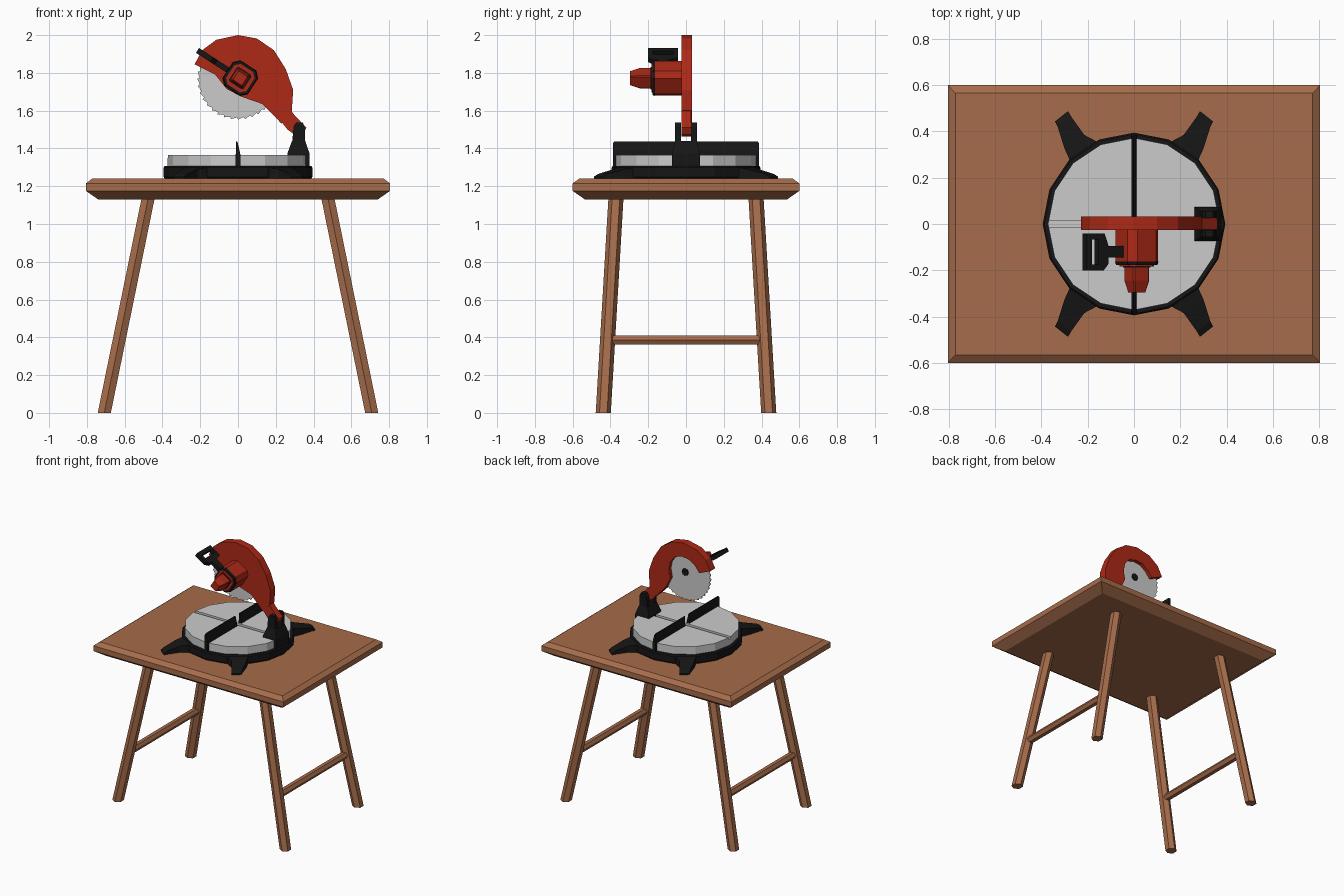
import bpy, bmesh
from math import sin, cos, pi, radians

if "Cube" in bpy.data.objects:
    bpy.data.objects.remove(bpy.data.objects["Cube"])


def material(name, rgb):
    m = bpy.data.materials.new(name)
    m.diffuse_color = (*rgb, 1)
    m.use_nodes = True
    m.node_tree.nodes["Principled BSDF"].inputs["Base Color"].default_value = m.diffuse_color
    return m


WOOD = material("wood", (0.38, 0.15, 0.07))
RED = material("red_paint", (0.42, 0.022, 0.008))
BLACK = material("black_plastic", (0.008, 0.008, 0.008))


def loft(name, solids, mat=None):
    """Each solid is a list of rings (equal point counts), skinned and capped."""
    bm = bmesh.new()
    for rings in solids:
        vs = [[bm.verts.new(p) for p in r] for r in rings]
        n = len(vs[0])
        for a, b in zip(vs, vs[1:]):
            for i in range(n):
                j = (i + 1) % n
                bm.faces.new((a[i], a[j], b[j], b[i]))
        bm.faces.new(vs[0])
        bm.faces.new(vs[-1])
    bmesh.ops.recalc_face_normals(bm, faces=bm.faces)
    me = bpy.data.meshes.new(name)
    bm.to_mesh(me)
    bm.free()
    ob = bpy.data.objects.new(name, me)
    bpy.context.collection.objects.link(ob)
    if mat:
        me.materials.append(mat)
    return ob


def rect(x0, x1, y0, y1, z):
    return [(x0, y0, z), (x1, y0, z), (x1, y1, z), (x0, y1, z)]


def ngon(r, z, n=16, cx=0, cy=0, phase=0):
    return [(cx + r * cos(2 * pi * i / n + phase), cy + r * sin(2 * pi * i / n + phase), z)
            for i in range(n)]


def slab(poly, y0, y1):
    """Extrude an x-z outline along y."""
    return [[(x, y, z) for x, z in poly] for y in (y0, y1)]


# Table top with chamfered edges
loft("table_top", [[rect(-x, x, -y, y, z) for x, y, z in
                    ((.74, .535, 1.13), (.805, .6, 1.175), (.805, .6, 1.215), (.772, .566, 1.24))]], WOOD)

# Splayed hexagonal legs and side stretchers
for sx, side in ((-1, "left"), (1, "right")):
    for sy, end in ((-1, "front"), (1, "back")):
        loft(f"{end}_{side}_leg",
             [[ngon(.04, 0, 6, sx * .708, sy * .438, pi / 2),
               ngon(.04, 1.15, 6, sx * .473, sy * .37, pi / 2)]], WOOD)
    loft(f"{side}_stretcher",
         [[[(sx * .629 + p[0], y, .385 + p[1]) for p in ngon(.028, 0, 6)]
           for y in (-.41, .41)]], WOOD)

# Saw base with four sloping feet
loft("saw_base", [[ngon(.385, 1.238), ngon(.395, 1.25), ngon(.395, 1.298), ngon(.388, 1.306)]], BLACK)
FOOT = ((.14, .345, .27, .26, 1.303), (.215, .385, .30, .325, 1.29),
        (.272, .465, .33, .42, 1.265), (.285, .488, .342, .443, 1.25))
for sx, side in ((-1, "left"), (1, "right")):
    for sy, end in ((-1, "front"), (1, "back")):
        loft(f"{end}_{side}_foot",
             [[[(sx * ax, sy * ay, 1.238), (sx * bx, sy * by, 1.238),
                (sx * bx, sy * by, z), (sx * ax, sy * ay, z)]
               for ax, ay, bx, by, z in FOOT]], BLACK)

# Turntable with the blade slot cut across it
table = loft("turntable", [[ngon(.372, 1.3), ngon(.372, 1.365)]])
cutter = loft("slot_cutter", [[rect(-.5, .5, -.013, .013, 1.35), rect(-.5, .5, -.013, .013, 1.4)]])
cutter.hide_render = True
cutter.hide_set(True)
cut = table.modifiers.new("slot", "BOOLEAN")
cut.operation = "DIFFERENCE"
cut.object = cutter

# Fence in two halves, each with an end tab reaching the base
loft("fence", [s for k in (-1, 1) for s in (
    [rect(-.012, .012, k * .025, k * .387, 1.362), rect(-.011, .009, k * .025, k * .387, 1.385),
     rect(-.011, -.001, k * .025, k * .387, 1.428), rect(-.009, -.003, k * .025, k * .378, 1.438)],
    [rect(-.012, .012, k * .368, k * .387, 1.30), rect(-.012, .012, k * .368, k * .387, 1.37)])], BLACK)

# Pivot bracket: tapered block and two prongs
PRONG = [(.286, 1.42), (.356, 1.42), (.353, 1.515), (.342, 1.538), (.308, 1.538), (.294, 1.515)]
loft("pivot_bracket", [
    [rect(.262, .378, -.074, .074, 1.25), rect(.262, .378, -.074, .074, 1.375),
     rect(.286, .356, -.057, .057, 1.44)],
    slab(PRONG, -.057, -.026), slab(PRONG, .026, .057)], BLACK)

# Swing arm between the prongs
loft("swing_arm", [slab([(.215, 1.56), (.262, 1.50), (.315, 1.462), (.345, 1.475),
                         (.362, 1.51), (.30, 1.575), (.26, 1.63)], -.024, .026)], RED)

# Blade guard: full front shell, C-shaped back shell
OUTER = [(.23, 1.532), (.285, 1.60), (.292, 1.71), (.253, 1.82), (.19, 1.92),
         (.10, 1.982), (0, 2.0), (-.115, 1.975), (-.19, 1.92), (-.23, 1.845)]
FRONT = OUTER + [(-.12, 1.79), (-.06, 1.715), (.015, 1.675), (.13, 1.635)]
BACK = OUTER + [(-.135, 1.805), (-.10, 1.85), (-.05, 1.885), (.01, 1.893), (.07, 1.875),
                (.11, 1.825), (.122, 1.765), (.11, 1.70), (.145, 1.625)]
loft("blade_guard", [slab(FRONT, -.025, .001), slab(BACK, .001, .033)], RED)

# Toothed blade and its arbor
teeth = [(r * cos(a), 1.768 + r * sin(a)) for i in range(36)
         for r, a in ((.216, 2 * pi * i / 36), (.204, 2 * pi * (i + .85) / 36))]
loft("saw_blade", [slab(teeth, -.001, .006)])
loft("arbor", [slab([(x, 1.768 + z) for x, z, _ in ngon(.027, 0, 8)], 0, .014)], BLACK)

# Motor and handle share a frame tilted about y, centred on the motor
T = radians(33)


def tilt(u, v, y):
    return (.012 - u * cos(T) + v * sin(T), y, 1.772 + u * sin(T) + v * cos(T))


def chamfered(s, c, y):
    k = s - c
    return [tilt(u, v, y) for u, v in ((s, k), (k, s), (-k, s), (-s, k),
                                       (-s, -k), (-k, -s), (k, -s), (s, -k))]


loft("motor_housing", [[chamfered(.078, .03, -.015), chamfered(.078, .03, -.166)],
                       [chamfered(.064, .024, -.16), chamfered(.064, .024, -.183)]], RED)
loft("motor_trim", [[chamfered(.08, .03, -.163), chamfered(.076, .03, -.178)]], BLACK)
loft("motor_end_collar", [[chamfered(.046, .008, -.178), chamfered(.046, .008, -.187)]], BLACK)
loft("motor_end", [[chamfered(.041, .006, -.17), chamfered(.041, .006, -.245),
                    chamfered(.028, .004, -.296)]], RED)

# Loop handle: notched grip closed by an end bar
GRIP = [(.06, -.095), (.155, -.095), (.175, -.042), (.24, -.042), (.24, -.066), (.207, -.066),
        (.207, -.175), (.24, -.175), (.24, -.2), (.18, -.2), (.155, -.172), (.155, -.145), (.06, -.145)]
BAR = [(.24, -.042), (.27, -.042), (.27, -.2), (.24, -.2)]
loft("handle", [[[tilt(u, v, y) for u, y in poly] for v in (-.015, .015)] for poly in (GRIP, BAR)], BLACK)
